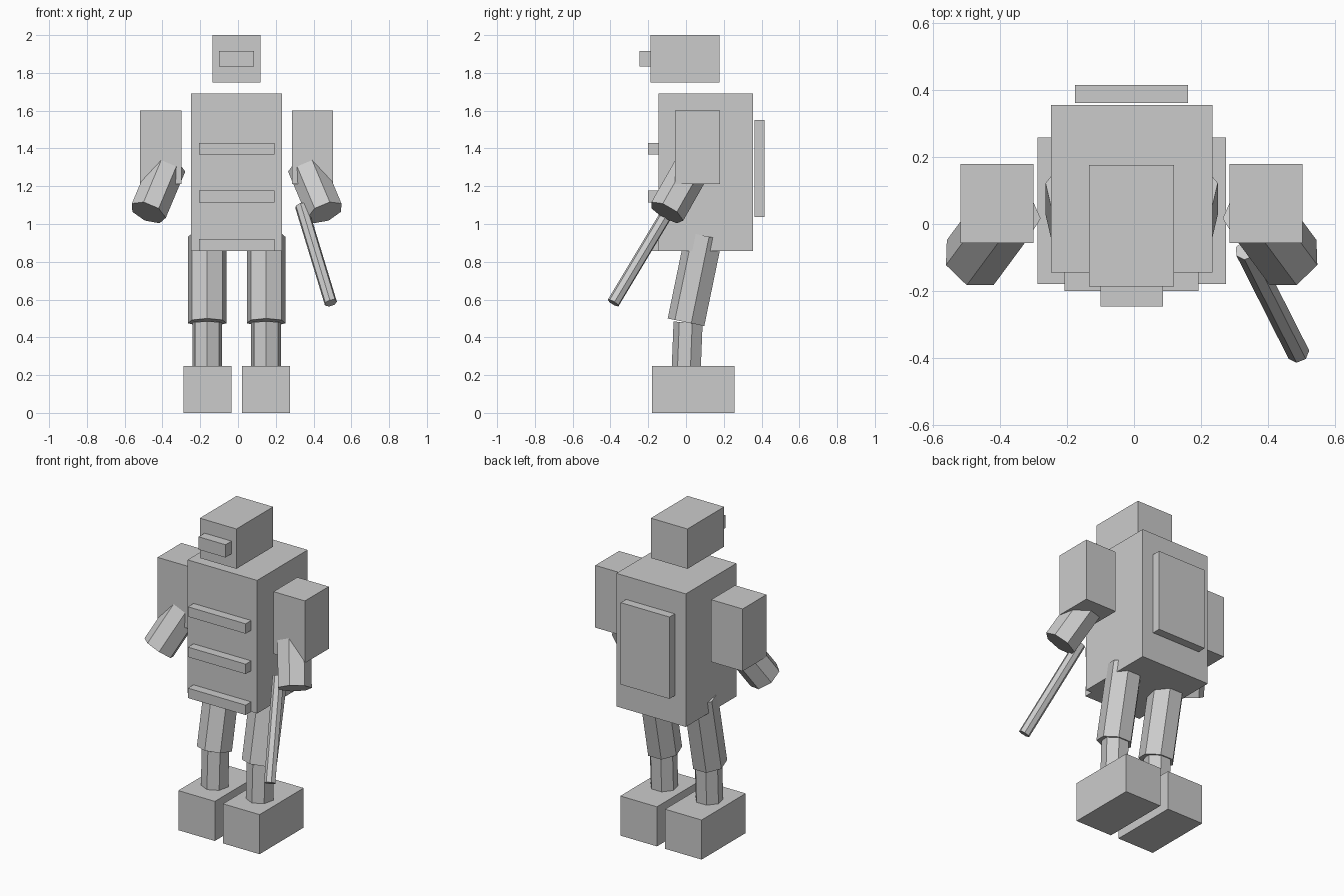
import bpy, bmesh, math
from mathutils import Vector, Matrix

cube = bpy.data.objects.get("Cube")
if cube:
    bpy.data.objects.remove(cube, do_unlink=True)

grey = bpy.data.materials.new("plain grey")
grey.use_nodes = True
GREY = (0.6, 0.6, 0.6, 1)
grey.diffuse_color = GREY
grey.node_tree.nodes["Principled BSDF"].inputs["Base Color"].default_value = GREY

MID = -0.007   # centre line of the body
SIDES = 7      # sides of every limb


def finish(name, bm):
    bmesh.ops.recalc_face_normals(bm, faces=bm.faces)
    mesh = bpy.data.meshes.new(name)
    bm.to_mesh(mesh)
    bm.free()
    mesh.materials.append(grey)
    obj = bpy.data.objects.new(name, mesh)
    bpy.context.collection.objects.link(obj)
    return obj


def box(name, x, y, z):
    """Block spanning the given (low, high) ranges."""
    bm = bmesh.new()
    bmesh.ops.create_cube(bm, size=1)
    size = [r[1] - r[0] for r in (x, y, z)]
    centre = [(r[0] + r[1]) / 2 for r in (x, y, z)]
    bmesh.ops.scale(bm, vec=size, verts=bm.verts)
    bmesh.ops.translate(bm, vec=centre, verts=bm.verts)
    return finish(name, bm)


def rod(name, low, high, radius, twist=0.0):
    """Faceted rod between two points, tilted about x and then y."""
    low, high = Vector(low), Vector(high)
    axis = (high - low).normalized()
    tilt = (Matrix.Rotation(math.atan2(axis.x, axis.z), 4, 'Y')
            @ Matrix.Rotation(-math.asin(axis.y), 4, 'X'))
    bm = bmesh.new()
    bmesh.ops.create_cone(bm, cap_ends=True, segments=SIDES, radius1=radius,
                          radius2=radius, depth=(high - low).length)
    # Put the first corner at the front before twisting
    first = min(bm.verts, key=lambda v: (round(abs(v.co.x), 4), v.co.z))
    turn = math.pi if first.co.y > 0 else 0
    bmesh.ops.transform(
        bm, verts=bm.verts,
        matrix=Matrix.Translation((low + high) / 2) @ tilt @ Matrix.Rotation(turn + twist, 4, 'Z'))
    return finish(name, bm)


def centred(half):
    return (MID - half, MID + half)


# Head and visor
box("head", centred(0.127), (-0.187, 0.177), (1.75, 2.0))
box("visor", centred(0.093), (-0.247, -0.185), (1.835, 1.915))

# Torso with chest bars and backpack
box("torso", centred(0.241), (-0.145, 0.356), (0.858, 1.692))
for i, z in enumerate((0.858, 1.115, 1.368)):
    box(f"chest_bar_{i + 1}", centred(0.2), (-0.2, -0.143), (z, z + 0.062))
box("backpack", centred(0.169), (0.362, 0.415), (1.037, 1.55))

# Arms and legs
for side, s in (("left", 1), ("right", -1)):
    def px(x):
        return MID + s * x

    box(f"{side}_upper_arm", sorted((px(0.293), px(0.511))), (-0.057, 0.179), (1.212, 1.602))
    rod(f"{side}_forearm", (px(0.469), -0.103, 1.061), (px(0.366), 0.036, 1.306), 0.1, math.pi)
    rod(f"{side}_thigh", (px(0.156), 0.005, 0.479), (px(0.156), 0.0995, 0.937), 0.104)
    rod(f"{side}_shin", (px(0.156), 0.002, 0.15), (px(0.156), 0.015, 0.48), 0.081)
    box(f"{side}_foot", sorted((px(0.028), px(0.282))), (-0.179, 0.258), (0, 0.248))

# Staff held by the left hand
rod("staff", (0.491, -0.385, 0.582), (0.335, -0.077, 1.095), 0.034)
